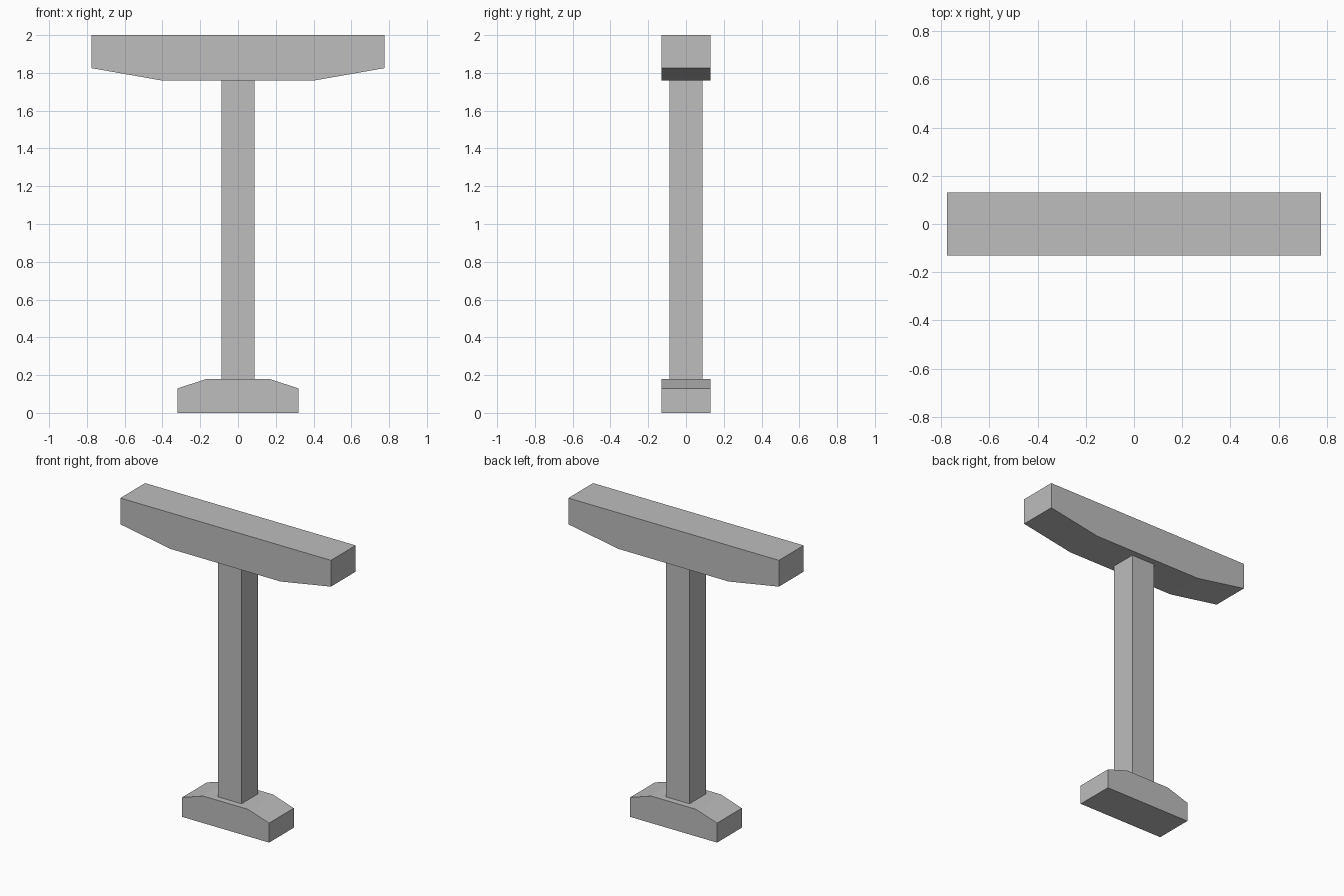
import bpy
import bmesh

cube = bpy.data.objects.get("Cube")
if cube:
    bpy.data.objects.remove(cube, do_unlink=True)

# Single concrete colour
concrete = bpy.data.materials.new("concrete_grey")
concrete.use_nodes = True
colour = (0.51, 0.51, 0.51, 1)
concrete.diffuse_color = colour
concrete.node_tree.nodes["Principled BSDF"].inputs["Base Color"].default_value = colour


def extrude_profile(name, half_profile, depth):
    """Mirror a right-hand x/z outline across x = 0 and extrude it along y."""
    outline = half_profile + [(-x, z) for x, z in reversed(half_profile)]
    bm = bmesh.new()
    face = bm.faces.new([bm.verts.new((x, -depth / 2, z)) for x, z in outline])
    result = bmesh.ops.extrude_face_region(bm, geom=[face])
    moved = [v for v in result["geom"] if isinstance(v, bmesh.types.BMVert)]
    bmesh.ops.translate(bm, verts=moved, vec=(0, depth, 0))
    bmesh.ops.recalc_face_normals(bm, faces=bm.faces)
    mesh = bpy.data.meshes.new(name)
    bm.to_mesh(mesh)
    bm.free()
    mesh.materials.append(concrete)
    obj = bpy.data.objects.new(name, mesh)
    bpy.context.collection.objects.link(obj)
    return obj


# Footing with sloped shoulders
extrude_profile("footing", [(0.32, 0), (0.32, 0.13), (0.165, 0.18)], 0.26)

# Square column
extrude_profile("column", [(0.0875, 0.18), (0.0875, 1.76)], 0.175)

# Cap beam tapering towards its ends
extrude_profile("cap_beam", [(0.405, 1.76), (0.775, 1.825), (0.775, 2.0)], 0.26)
